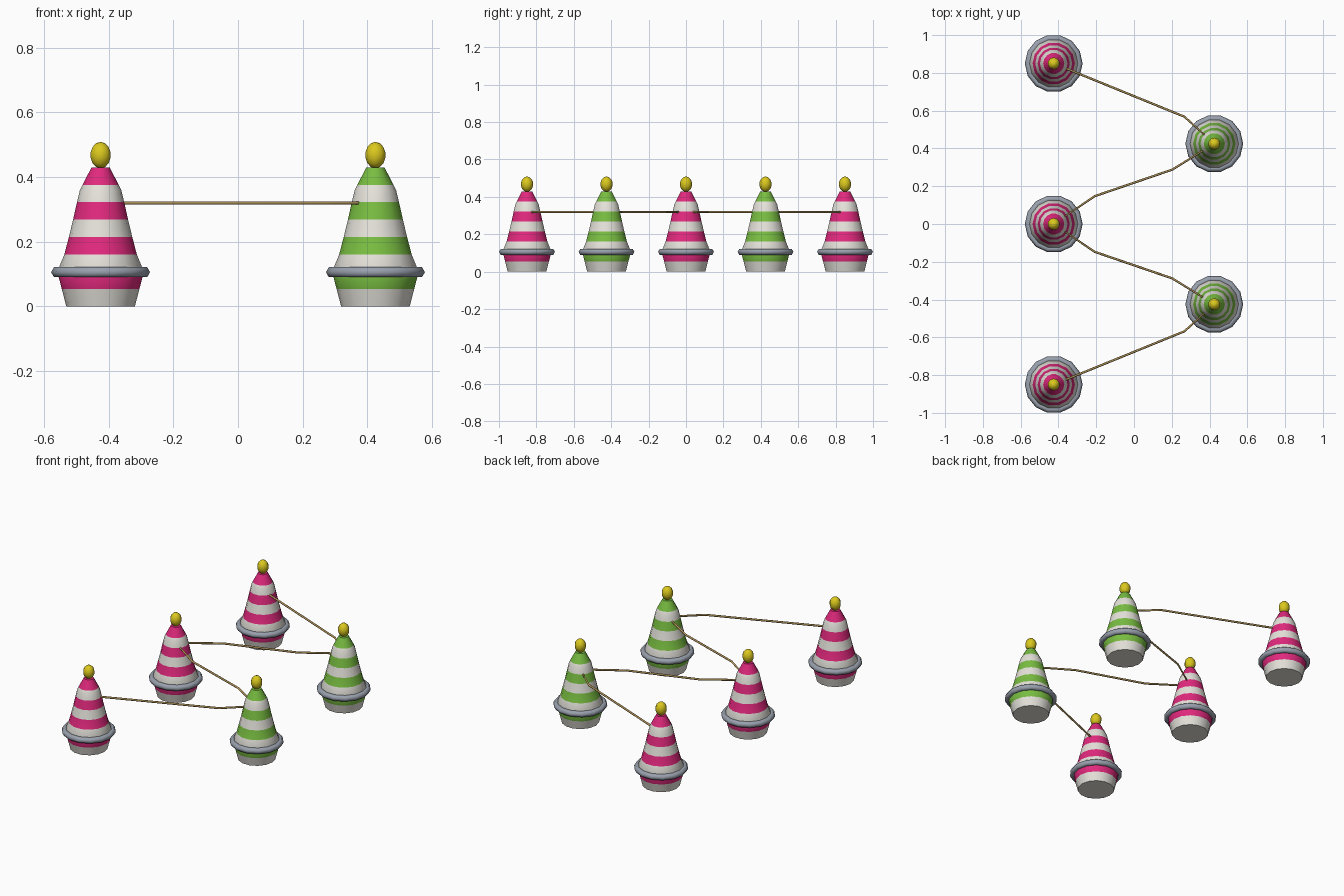
import bpy, bmesh, math
from mathutils import Vector

if "Cube" in bpy.data.objects:
    bpy.data.objects.remove(bpy.data.objects["Cube"])

SIDES = 14
D = 0.425          # half spacing between the two rows
ROPE_Z = 0.32
BAND = 0.43 / 8    # height of one painted stripe


def mat(name, rgb):
    m = bpy.data.materials.new(name)
    m.diffuse_color = (*rgb, 1)
    m.use_nodes = True
    m.node_tree.nodes["Principled BSDF"].inputs["Base Color"].default_value = m.diffuse_color
    return m


PINK = mat("pink", (0.75, 0.022, 0.205))
GREEN = mat("green", (0.19, 0.51, 0.053))
WHITE = mat("white", (0.78, 0.76, 0.70))
GREY = mat("grey", (0.32, 0.355, 0.42))
YELLOW = mat("yellow", (0.71, 0.58, 0.013))
ROPE = mat("rope tan", (0.50, 0.34, 0.12))


def finish(name, bm, mats, loc=(0, 0, 0), angle=60):
    bmesh.ops.recalc_face_normals(bm, faces=bm.faces)
    me = bpy.data.meshes.new(name)
    bm.to_mesh(me)
    bm.free()
    for m in mats:
        me.materials.append(m)
    ob = bpy.data.objects.new(name, me)
    ob.location = loc
    bpy.context.collection.objects.link(ob)
    bpy.ops.object.select_all(action='DESELECT')
    ob.select_set(True)
    bpy.context.view_layer.objects.active = ob
    bpy.ops.object.shade_smooth_by_angle(angle=math.radians(angle))
    return ob


def lathe(bm, profile, closed=False):
    """Revolve (radius, z) points around z."""
    rings = [[bm.verts.new((r * math.cos(2 * math.pi * i / SIDES),
                            r * math.sin(2 * math.pi * i / SIDES), z))
              for i in range(SIDES)] for r, z in profile]
    pairs = list(zip(rings, rings[1:]))
    if closed:
        pairs.append((rings[-1], rings[0]))
    for a, b in pairs:
        for i in range(SIDES):
            j = (i + 1) % SIDES
            bm.faces.new((a[i], a[j], b[j], b[i]))
    if not closed:
        bm.faces.new(rings[0])
        bm.faces.new(rings[-1])


def marker(x, y, colour):
    # striped body, stripes alternate by height
    bm = bmesh.new()
    lathe(bm, [(0.106, 0), (0.12, BAND), (0.134, 2 * BAND), (0.112, 3 * BAND),
               (0.098, 4 * BAND), (0.085, 5 * BAND), (0.073, 6 * BAND),
               (0.064, 0.36), (0.056, 7 * BAND), (0.028, 0.43)])
    for f in bm.faces:
        zs = [v.co.z for v in f.verts]
        f.material_index = min(7, int((min(zs) + max(zs)) / 2 / BAND)) % 2
    finish("marker_body", bm, [WHITE, colour], (x, y, 0))

    # hexagonal-section ring around the widest part
    bm = bmesh.new()
    lathe(bm, [(0.135 + 0.018 * math.cos(k * math.pi / 3),
                0.106 + 0.018 * math.sin(k * math.pi / 3)) for k in range(6)], True)
    finish("bumper_ring", bm, [GREY], (x, y, 0), 75)

    # egg-shaped knob
    bm = bmesh.new()
    bmesh.ops.create_uvsphere(bm, u_segments=10, v_segments=7, radius=1)
    bmesh.ops.scale(bm, vec=(0.033, 0.033, 0.041), verts=bm.verts)
    finish("top_knob", bm, [YELLOW], (x, y, 0.468))


for y in (-2 * D, 0, 2 * D):
    marker(-D, y, PINK)
for y in (-D, D):
    marker(D, y, GREEN)

# rope zigzagging through the markers: upper half, then mirrored
half = [(-D, 2 * D), (0.267, 0.568), (D, D), (0.203, 0.288), (-0.209, 0.147)]
path = half + [(-D, 0)] + [(x, -y) for x, y in reversed(half)]
bm = bmesh.new()
N, R = 6, 0.006
rings = []
for i, p in enumerate(path):
    a = Vector(path[max(i - 1, 0)])
    b = Vector(path[min(i + 1, len(path) - 1)])
    d = (b - a).normalized()
    side = Vector((-d.y, d.x, 0))
    c = Vector((*p, ROPE_Z))
    rings.append([bm.verts.new(c + side * R * math.cos(2 * math.pi * k / N)
                               + Vector((0, 0, R * math.sin(2 * math.pi * k / N))))
                  for k in range(N)])
for a, b in zip(rings, rings[1:]):
    for k in range(N):
        j = (k + 1) % N
        bm.faces.new((a[k], a[j], b[j], b[k]))
bm.faces.new(rings[0])
bm.faces.new(rings[-1])
finish("rope", bm, [ROPE], (0, 0, 0), 75)
